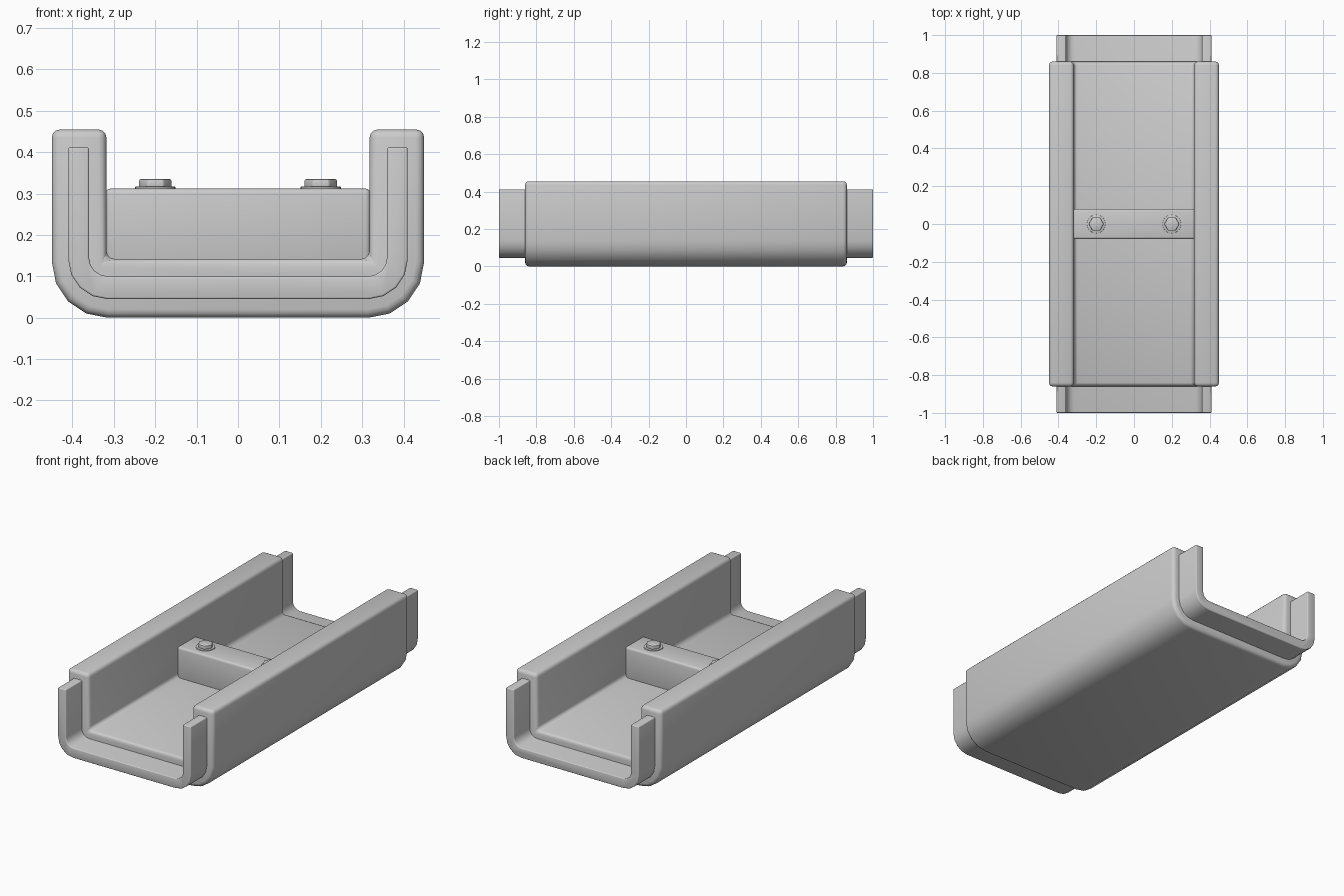
import bpy, bmesh
from math import sin, cos, pi
from mathutils import Matrix

if "Cube" in bpy.data.objects:
    bpy.data.objects.remove(bpy.data.objects["Cube"])


def finish(name, bm, bevel=0.0, segments=3):
    bmesh.ops.recalc_face_normals(bm, faces=bm.faces)
    mesh = bpy.data.meshes.new(name)
    bm.to_mesh(mesh)
    bm.free()
    ob = bpy.data.objects.new(name, mesh)
    bpy.context.collection.objects.link(ob)
    bpy.ops.object.select_all(action='DESELECT')
    ob.select_set(True)
    bpy.context.view_layer.objects.active = ob
    if bevel:
        mod = ob.modifiers.new("bevel", 'BEVEL')
        mod.width, mod.segments = bevel, segments
        mod.limit_method, mod.angle_limit = 'ANGLE', 0.7
        bpy.ops.object.modifier_apply(modifier=mod.name)
    bpy.ops.object.shade_smooth_by_angle(angle=0.6)
    return ob


def arc(cx, cz, r, steps=4):
    # lower right quarter, from the bottom round to the side
    if r == 0:
        return [(cx, cz)]
    return [(cx + r * sin(pi / 2 * i / steps), cz - r * cos(pi / 2 * i / steps))
            for i in range(steps + 1)]


def channel(name, half_x, inner_x, base, floor, top, r_out, r_in, half_y, bevel):
    # right half of the U section, mirrored for the left half
    outer = arc(half_x - r_out, base + r_out, r_out) + [(half_x, top)]
    inner = [(inner_x, top)] + arc(inner_x - r_in, floor + r_in, r_in)[::-1]
    flip = lambda pts: [(-x, z) for x, z in reversed(pts)]
    section = outer + inner + flip(inner) + flip(outer)
    bm = bmesh.new()
    face = bm.faces.new([bm.verts.new((x, -half_y, z)) for x, z in section])
    grown = bmesh.ops.extrude_face_region(bm, geom=[face])['geom']
    moved = [v for v in grown if isinstance(v, bmesh.types.BMVert)]
    bmesh.ops.translate(bm, verts=moved, vec=(0, 2 * half_y, 0))
    return finish(name, bm, bevel)


def disc(name, x, z0, z1, radius, sides, bevel):
    bm = bmesh.new()
    bmesh.ops.create_cone(bm, cap_ends=True, segments=sides, radius1=radius, radius2=radius,
                          depth=z1 - z0, matrix=Matrix.Translation((x, 0, (z0 + z1) / 2))
                          @ Matrix.Rotation(pi / 2, 4, 'Z'))
    return finish(name, bm, bevel, 2)


# thick outer channel and the thinner liner that pokes out at both ends
channel("outer_channel", 0.45, 0.318, 0.0, 0.142, 0.455, 0.135, 0.0, 0.86, 0.02)
channel("inner_liner", 0.41, 0.36, 0.045, 0.10, 0.412, 0.095, 0.045, 1.0, 0.005)

# cross bar between the walls
bm = bmesh.new()
bmesh.ops.create_cube(bm, size=1, matrix=Matrix.Translation((0, 0, 0.216))
                      @ Matrix.Diagonal((0.64, 0.16, 0.192, 1)))
finish("cross_bar", bm, 0.012)

# bolts with washers
for side, x in (("left", -0.2), ("right", 0.2)):
    disc(side + "_washer", x, 0.305, 0.317, 0.049, 24, 0.002)
    disc(side + "_bolt_head", x, 0.31, 0.335, 0.04, 6, 0.004)
